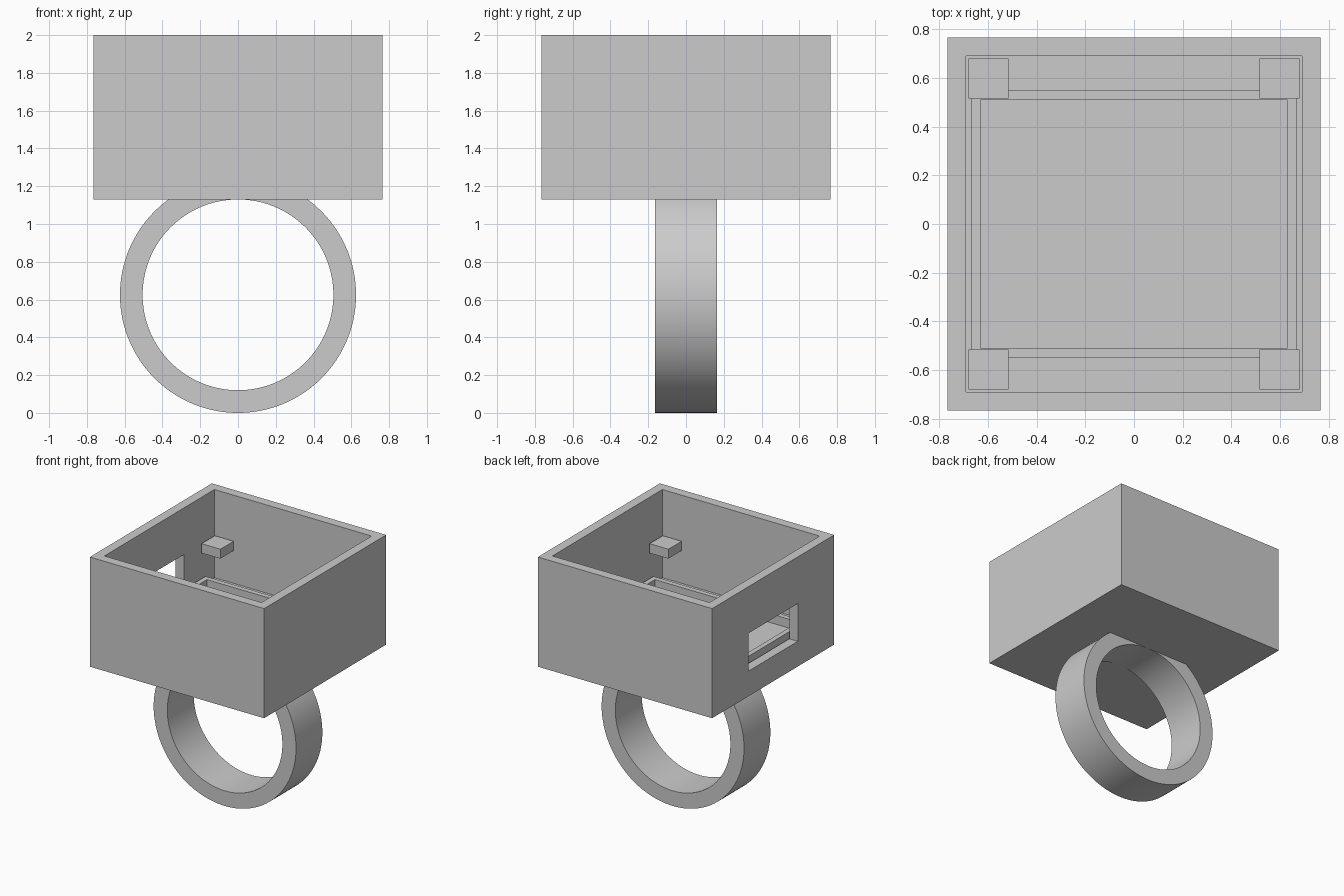
import bpy, bmesh, math
from mathutils import Matrix, Vector

old = bpy.data.objects.get("Cube")
if old:
    bpy.data.objects.remove(old, do_unlink=True)

# Single plain grey
grey = bpy.data.materials.new("plain grey")
grey.use_nodes = True
colour = (0.6, 0.6, 0.6, 1)
grey.diffuse_color = colour
grey.node_tree.nodes["Principled BSDF"].inputs["Base Color"].default_value = colour


def finish(name, bm):
    bmesh.ops.recalc_face_normals(bm, faces=bm.faces)
    mesh = bpy.data.meshes.new(name)
    bm.to_mesh(mesh)
    bm.free()
    mesh.materials.append(grey)
    obj = bpy.data.objects.new(name, mesh)
    bpy.context.collection.objects.link(obj)
    return obj


def block(name, low, high):
    low, high = Vector(low), Vector(high)
    bm = bmesh.new()
    place = Matrix.Translation((low + high) / 2) @ Matrix.Diagonal((*(high - low), 1))
    bmesh.ops.create_cube(bm, size=1, matrix=place)
    return finish(name, bm)


def cut(target, cutter):
    cutter.hide_render = True
    cutter.hide_viewport = True
    cutter.display_type = 'WIRE'
    mod = target.modifiers.new(cutter.name, 'BOOLEAN')
    mod.operation = 'DIFFERENCE'
    mod.solver = 'EXACT'
    mod.object = cutter


HALF, INNER = 0.765, 0.69
BASE, FLOOR, TOP = 1.13, 1.30, 2.0

# Open box with a window in one side wall
case = block("case", (-HALF, -HALF, BASE), (HALF, HALF, TOP))
cut(case, block("cavity_cutter", (-INNER, -INNER, FLOOR), (INNER, INNER, TOP + 0.2)))
cut(case, block("window_cutter", (-HALF - 0.1, -0.31, 1.33), (-0.68, 0.31, 1.63)))

# Low rectangular rim standing on the case floor
rim = block("floor_rim", (-0.67, -0.55, FLOOR - 0.02), (0.67, 0.55, 1.37))
cut(rim, block("rim_cutter", (-0.63, -0.51, FLOOR - 0.1), (0.63, 0.51, 1.5)))

# Four small corner tabs
for side, sx in (("left", 1), ("right", -1)):
    for end, sy in (("front", -1), ("back", 1)):
        xs = sorted((sx * 0.515, sx * 0.68))
        ys = sorted((sy * 0.515, sy * 0.68))
        block(f"{end}_{side}_tab", (xs[0], ys[0], 1.565), (xs[1], ys[1], 1.64))

# Finger band: a rectangular section spun about the y axis
bm = bmesh.new()
centre = Vector((0, 0, 0.625))
section = [(0.505, -0.165), (0.625, -0.165), (0.625, 0.165), (0.505, 0.165)]
verts = [bm.verts.new(centre + Vector((r, y, 0))) for r, y in section]
edges = [bm.edges.new((verts[i], verts[i - 1])) for i in range(4)]
bmesh.ops.spin(bm, geom=verts + edges, cent=centre, axis=(0, 1, 0),
               angle=math.tau, steps=128, use_duplicate=False)
bmesh.ops.remove_doubles(bm, verts=bm.verts, dist=0.0005)
band = finish("finger_band", bm)
bpy.ops.object.select_all(action='DESELECT')
band.select_set(True)
bpy.context.view_layer.objects.active = band
bpy.ops.object.shade_smooth_by_angle(angle=math.radians(30))
